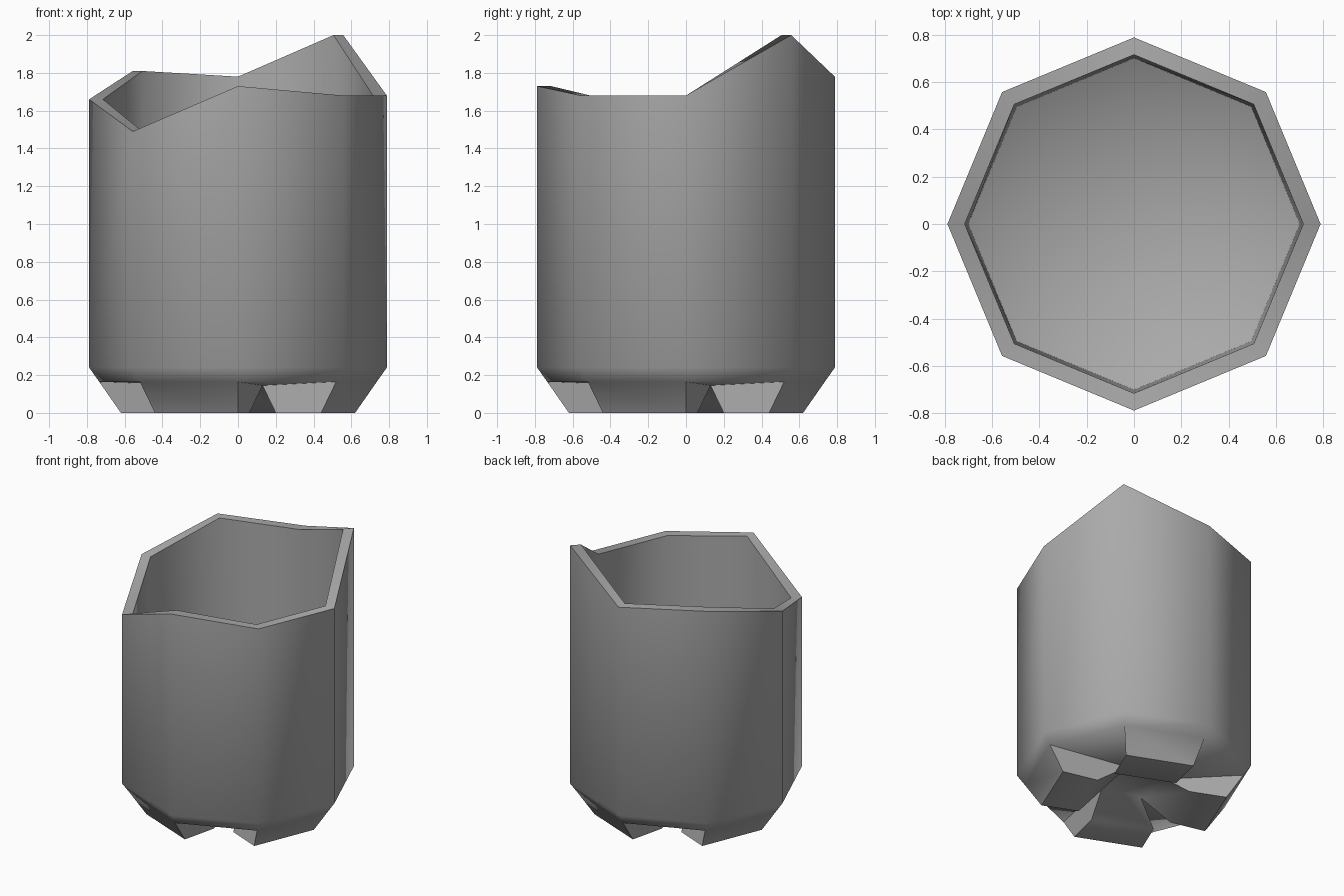
import bpy, bmesh
from math import cos, sin, pi, radians
from mathutils import Vector, Matrix

cube = bpy.data.objects.get("Cube")
if cube:
    bpy.data.objects.remove(cube)

# One plain grey for the whole vessel
grey = bpy.data.materials.new("stone_grey")
grey.use_nodes = True
tone = (0.4, 0.4, 0.4, 1)
grey.diffuse_color = tone
grey.node_tree.nodes["Principled BSDF"].inputs["Base Color"].default_value = tone

bm = bmesh.new()
N = 8
# Uneven rim heights, counter-clockwise from +x
RIM = [1.68, 2.0, 1.78, 1.81, 1.66, 1.49, 1.73, 1.68]


def ring(radius, heights):
    if not isinstance(heights, list):
        heights = [heights] * N
    return [bm.verts.new((radius * cos(2 * pi * i / N), radius * sin(2 * pi * i / N), z))
            for i, z in enumerate(heights)]


def bridge(a, b):
    for i in range(N):
        j = (i + 1) % N
        bm.faces.new((a[i], a[j], b[j], b[i]))


def four(x, y, z):
    """Four copies of a point, a quarter turn apart."""
    return [bm.verts.new(Matrix.Rotation(k * pi / 2, 3, 'Z') @ Vector((x, y, z)))
            for k in range(4)]


# Outer wall, rim and bowl-shaped inside
lip = ring(0.735, 0.165)
shoulder = ring(0.788, 0.24)
rim_out = ring(0.788, RIM)
rim_in = ring(0.715, RIM)
bowl_top = ring(0.70, 0.36)
bowl_low = ring(0.48, 0.24)
rings = [lip, shoulder, rim_out, rim_in, bowl_top, bowl_low]
for a, b in zip(rings, rings[1:]):
    bridge(a, b)
centre = bm.verts.new((0, 0, 0.21))
for i in range(N):
    bm.faces.new((bowl_low[i], bowl_low[(i + 1) % N], centre))

# Four feet with V-shaped notches between them, repeated by quarter turns
foot_a = four(-0.44, -0.44, 0)
foot_b = four(0, -0.62, 0)
inner_a = four(-0.34, -0.20, 0)
inner_b = four(0.06, -0.37, 0)
hub = four(0.13, -0.17, 0.145)
for k in range(4):
    n, p = (k + 1) % 4, (k - 1) % 4
    la, lb, ln = (lip[(5 + 2 * k + s) % N] for s in range(3))
    bm.faces.new((la, lb, foot_b[k], foot_a[k]))                  # outer chamfer
    bm.faces.new((foot_a[k], foot_b[k], inner_b[k], inner_a[k]))  # sole
    bm.faces.new((inner_a[k], inner_b[k], hub[k], hub[p]))        # inner slope
    bm.faces.new((foot_b[k], lb, hub[k], inner_b[k]))             # notch side
    bm.faces.new((foot_a[n], inner_a[n], hub[k], ln))             # notch side
    bm.faces.new((lb, ln, hub[k]))                                # notch roof
bm.faces.new(hub)

bmesh.ops.recalc_face_normals(bm, faces=bm.faces)
mesh = bpy.data.meshes.new("faceted_cup")
bm.to_mesh(mesh)
bm.free()
mesh.materials.append(grey)
cup = bpy.data.objects.new("faceted_cup", mesh)
bpy.context.collection.objects.link(cup)

# Soft wall facets with a crisp rim
bpy.ops.object.select_all(action='DESELECT')
cup.select_set(True)
bpy.context.view_layer.objects.active = cup
bpy.ops.object.shade_smooth_by_angle(angle=radians(55))
